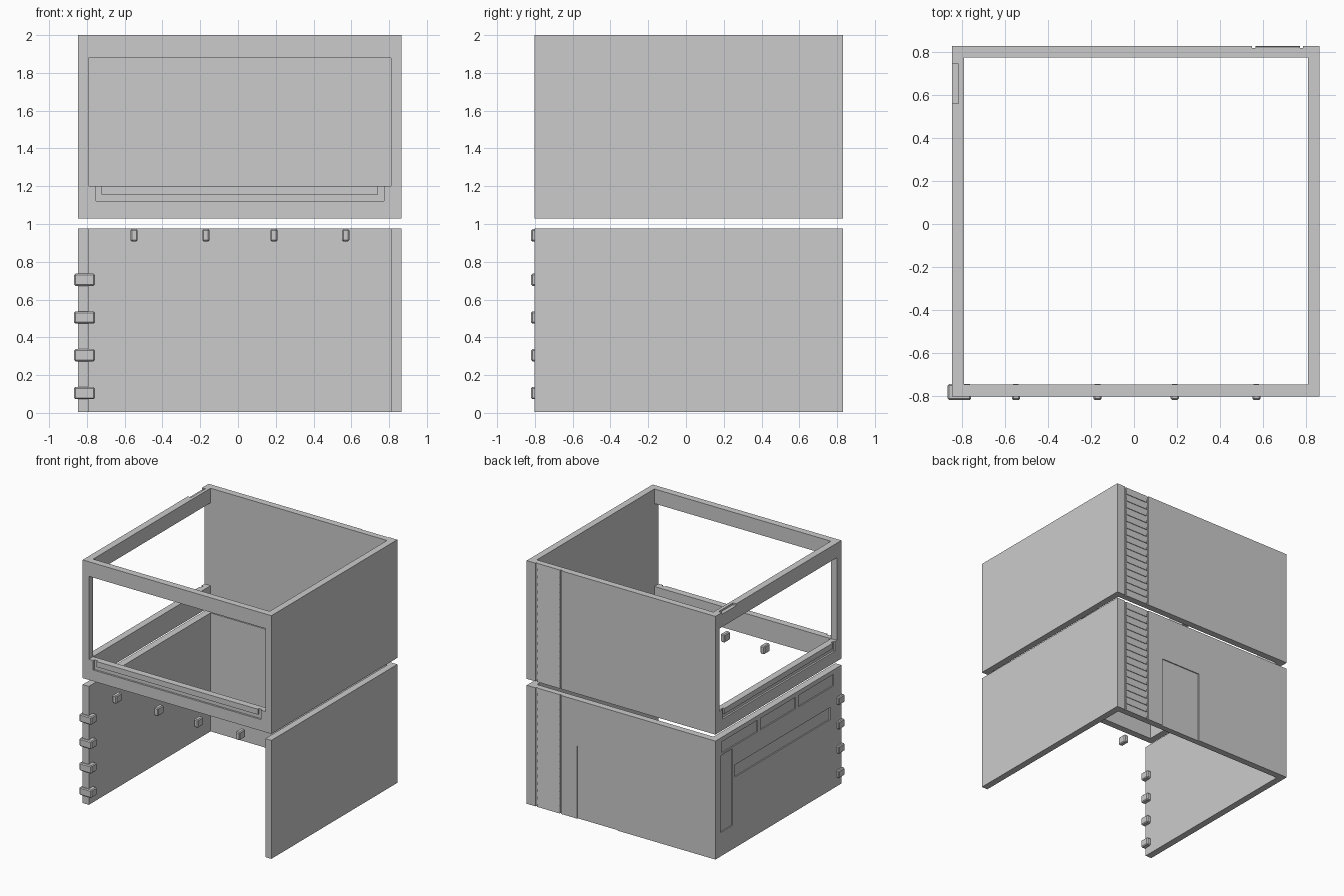
import bpy, bmesh

if "Cube" in bpy.data.objects:
    bpy.data.objects.remove(bpy.data.objects["Cube"])

X0, X1, Y0, Y1 = -0.848, 0.865, -0.803, 0.83   # outer footprint
XI0, XI1, YI0, YI1 = -0.792, 0.81, -0.747, 0.775  # inner footprint
LOW, HIGH = (0.005, 0.977), (1.03, 2.0)        # storey heights

plaster = bpy.data.materials.new("grey plaster")
plaster.diffuse_color = (0.6, 0.6, 0.6, 1)
plaster.use_nodes = True
plaster.node_tree.nodes["Principled BSDF"].inputs["Base Color"].default_value = plaster.diffuse_color


def add_box(bm, x, y, z):
    """Add a box given as three (low, high) ranges."""
    verts = bmesh.ops.create_cube(bm, size=1)["verts"]
    for v in verts:
        v.co = [r[0] + (c + 0.5) * (r[1] - r[0]) for c, r in zip(v.co, (x, y, z))]
    return verts


def make(name, bm):
    mesh = bpy.data.meshes.new(name)
    bm.to_mesh(mesh)
    bm.free()
    mesh.materials.append(plaster)
    obj = bpy.data.objects.new(name, mesh)
    bpy.context.collection.objects.link(obj)
    return obj


def boxes(name, *specs):
    bm = bmesh.new()
    for s in specs:
        add_box(bm, *s)
    return make(name, bm)


def cut(obj, *specs):
    """Carve boxes out of a wall, one at a time."""
    for s in specs:
        cutter = boxes("cutter", s)
        cutter.hide_render = True
        mod = obj.modifiers.new("cut", "BOOLEAN")
        mod.operation, mod.solver, mod.object = "DIFFERENCE", "EXACT", cutter
        bpy.context.view_layer.objects.active = obj
        bpy.ops.object.modifier_apply(modifier=mod.name)
        bpy.data.objects.remove(cutter)


def clapboards(name, x, z, count):
    """Overlapping wedge boards filling the shallow strip on the back wall."""
    bm = bmesh.new()
    step = (z[1] - z[0]) / count
    for i in range(count):
        lo = z[0] + i * step
        for v in add_box(bm, x, (Y1 - 0.011, Y1), (lo, lo + step)):
            if v.co.y > Y1 - 0.005 and v.co.z > lo + step / 2:
                v.co.y -= 0.005
    return make(name, bm)


# Side and back walls of both storeys
walls = {}
for label, z in (("lower", LOW), ("upper", HIGH)):
    walls[label, "right"] = boxes(label + "_right_wall", ((XI1, X1), (Y0, Y1), z))
    walls[label, "back"] = boxes(label + "_back_wall", ((X0, XI1), (YI1, Y1), z))
    walls[label, "left"] = boxes(label + "_left_wall", ((X0, XI0), (Y0, YI1), z))
    cut(walls[label, "back"], ((0.55, 0.787), (Y1 - 0.01, 1), (z[0] - 0.1, z[1] + 0.1)))
    clapboards(label + "_clapboard_strip", (0.565, 0.772), z, 16)
walls["upper", "front"] = boxes("upper_front_wall", ((XI0, XI1), (Y0, YI0), HIGH))

# Large window openings in the upper front and left walls
WIN = (1.2, 1.88)
cut(walls["upper", "front"], ((XI0 - 0.1, XI1 + 0.1), (-1, -0.7), WIN))
cut(walls["upper", "left"], ((-1, -0.7), (YI0, YI1 + 0.1), WIN))

# U-shaped sill grooves below the windows
G = 0.015
for a, b in ((-0.752, -0.722), (0.742, 0.772)):
    cut(walls["upper", "front"], ((a, b), (-1, Y0 + G), (1.122, 1.25)))
cut(walls["upper", "front"], ((-0.73, 0.75), (-1, Y0 + G), (1.122, 1.155)))
for a, b in ((-0.72, -0.69), (0.71, 0.74)):
    cut(walls["upper", "left"], ((-1, X0 + G), (a, b), (1.122, 1.25)))
cut(walls["upper", "left"], ((-1, X0 + G), (-0.70, 0.72), (1.122, 1.155)))

# Shallow notch on the upper left rail
cut(walls["upper", "left"], ((-1, -0.818), (0.56, 0.745), (1.985, 2.1)))

# Recessed door outline in the lower back wall
cut(walls["lower", "back"], ((0.04, 0.41), (Y1 - 0.008, 1), (-0.1, 0.6)))

# Recessed transom panels, sign band and side panel in the lower left wall
D = X0 + 0.01
for a, b in ((0.285, 0.745), (-0.21, 0.245), (-0.70, -0.25)):
    cut(walls["lower", "left"], ((-1, D), (a, b), (0.845, 0.94)))
cut(walls["lower", "left"],
    ((-1, D), (-0.66, 0.575), (0.585, 0.685)),
    ((-1, D), (0.61, 0.765), (0.2, 0.83)))


def bevel_blocks(name, xs, zs):
    """Blocks proud of the front, with softened front edges."""
    for i, (x, z) in enumerate(zip(xs, zs)):
        obj = boxes(f"{name}_{i + 1}", (x, (-0.82, -0.745), z))
        mod = obj.modifiers.new("bevel", "BEVEL")
        mod.width, mod.segments = 0.007, 1


# Small brackets along the front top edge
bx = (-0.55, -0.17, 0.19, 0.57)
bevel_blocks("front_bracket", [(x - 0.019, x + 0.019) for x in bx], [(0.907, 0.973)] * 4)

# Corner stones on the front left edge
cz = (0.105, 0.305, 0.505, 0.705)
bevel_blocks("corner_stone", [(-0.868, -0.758)] * 4, [(z - 0.032, z + 0.032) for z in cz])
